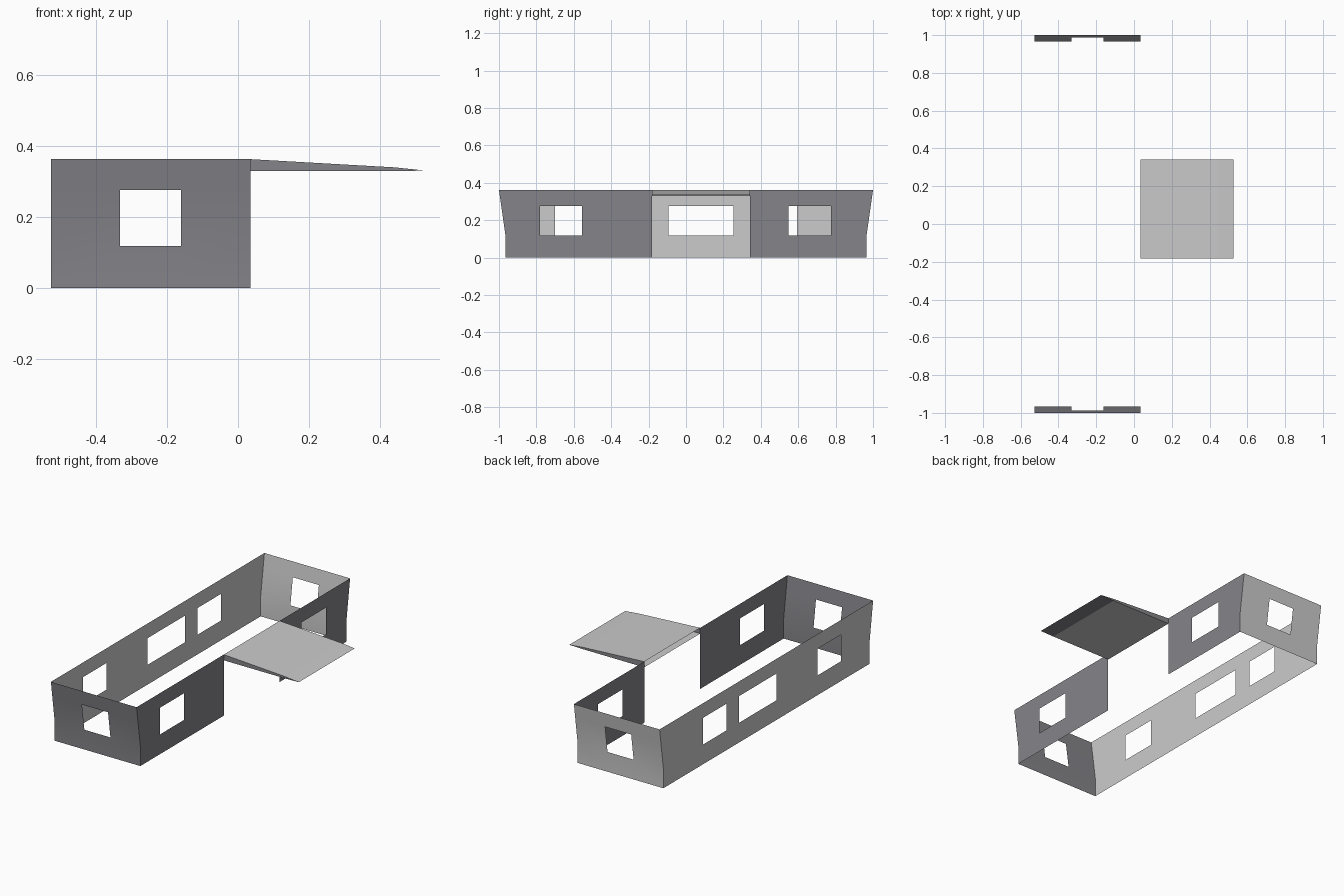
import bpy, bmesh, math

cube = bpy.data.objects.get("Cube")
if cube:
    bpy.data.objects.remove(cube, do_unlink=True)


def material(name, rgb):
    m = bpy.data.materials.new(name)
    m.diffuse_color = (*rgb, 1)
    m.use_nodes = True
    bsdf = next(n for n in m.node_tree.nodes if n.type == 'BSDF_PRINCIPLED')
    bsdf.inputs["Base Color"].default_value = (*rgb, 1)
    return m


LIGHT = material("light grey", (0.60, 0.60, 0.60))
DARK = material("dark violet grey", (0.235, 0.23, 0.25))

# Main measurements
BACK_X, FRONT_X = -0.527, 0.035
SILL, HEAD, TOP = 0.117, 0.275, 0.362
LEVELS = [0, SILL, HEAD, TOP]
OPEN_A, OPEN_B = -0.183, 0.341        # doorway between the two front walls


def reach(z):
    """Half length of the shell: upright to the sill, then leaning outward."""
    return 0.965 + 0.035 * max(0, z - SILL) / (TOP - SILL)


def add_object(name, bm, mats, smooth=False):
    mesh = bpy.data.meshes.new(name)
    bm.to_mesh(mesh)
    bm.free()
    for m in mats:
        mesh.materials.append(m)
    ob = bpy.data.objects.new(name, mesh)
    bpy.context.collection.objects.link(ob)
    if smooth:
        for p in mesh.polygons:
            p.use_smooth = True
    return ob


def wall(name, place, cuts, windows, mat, facing, smooth=False):
    """Thin sheet over cuts x LEVELS; the cells in `windows` stay open."""
    bm = bmesh.new()
    grid = [[bm.verts.new(place(u, z)) for z in LEVELS] for u in cuts]
    for i in range(len(cuts) - 1):
        for j in range(len(LEVELS) - 1):
            if j == 1 and i in windows:
                continue
            a, b = grid[i], grid[i + 1]
            f = bm.faces.new((a[j], b[j], b[j + 1], a[j + 1]))
            f.normal_update()
            if f.normal.dot(facing) < 0:
                f.normal_flip()
    add_object(name, bm, [mat], smooth)


def long_side(x):
    # The ends of a long wall follow the leaning end walls
    return lambda u, z: (x, u * reach(z) if abs(u) == 1 else u, z)


def short_side(side):
    return lambda u, z: (u, side * reach(z), z)


# Long walls
wall("back_wall", long_side(BACK_X),
     [-1, -0.70, -0.48, -0.094, 0.254, 0.375, 0.594, 1], {1, 3, 5},
     LIGHT, (-1, 0, 0))
wall("front_wall_near", long_side(FRONT_X),
     [-1, -0.781, -0.556, OPEN_A], {1}, DARK, (1, 0, 0))
wall("front_wall_far", long_side(FRONT_X),
     [OPEN_B, 0.547, 0.776, 1], {1}, DARK, (1, 0, 0))

# Leaning end walls
for label, side, mat in (("near", -1, DARK), ("far", 1, LIGHT)):
    wall("end_wall_" + label, short_side(side),
         [BACK_X, -0.332, -0.161, FRONT_X], {1}, mat, (0, side, 0), True)

# Wedge canopy over the doorway: section in x and z, extruded along y
section = [(FRONT_X, TOP), (0.44, 0.339), (0.527, 0.330),
           (0.435, 0.328), (FRONT_X, 0.328)]
strip_colours = [0, 0, 1, 0]          # roof, roof tip, tip underside, soffit
bm = bmesh.new()
ends = [[bm.verts.new((x, y, z)) for x, z in section] for y in (OPEN_A, OPEN_B)]
for i, colour in enumerate(strip_colours):
    f = bm.faces.new((ends[0][i], ends[1][i], ends[1][i + 1], ends[0][i + 1]))
    f.material_index = colour
for ring in (ends[0], ends[1][::-1]):
    bm.faces.new(ring).material_index = 1
bmesh.ops.recalc_face_normals(bm, faces=bm.faces)
if sum(f.normal.z * f.calc_center_median().z * f.calc_area() for f in bm.faces) < 0:
    bmesh.ops.reverse_faces(bm, faces=bm.faces)
add_object("canopy", bm, [LIGHT, DARK])
